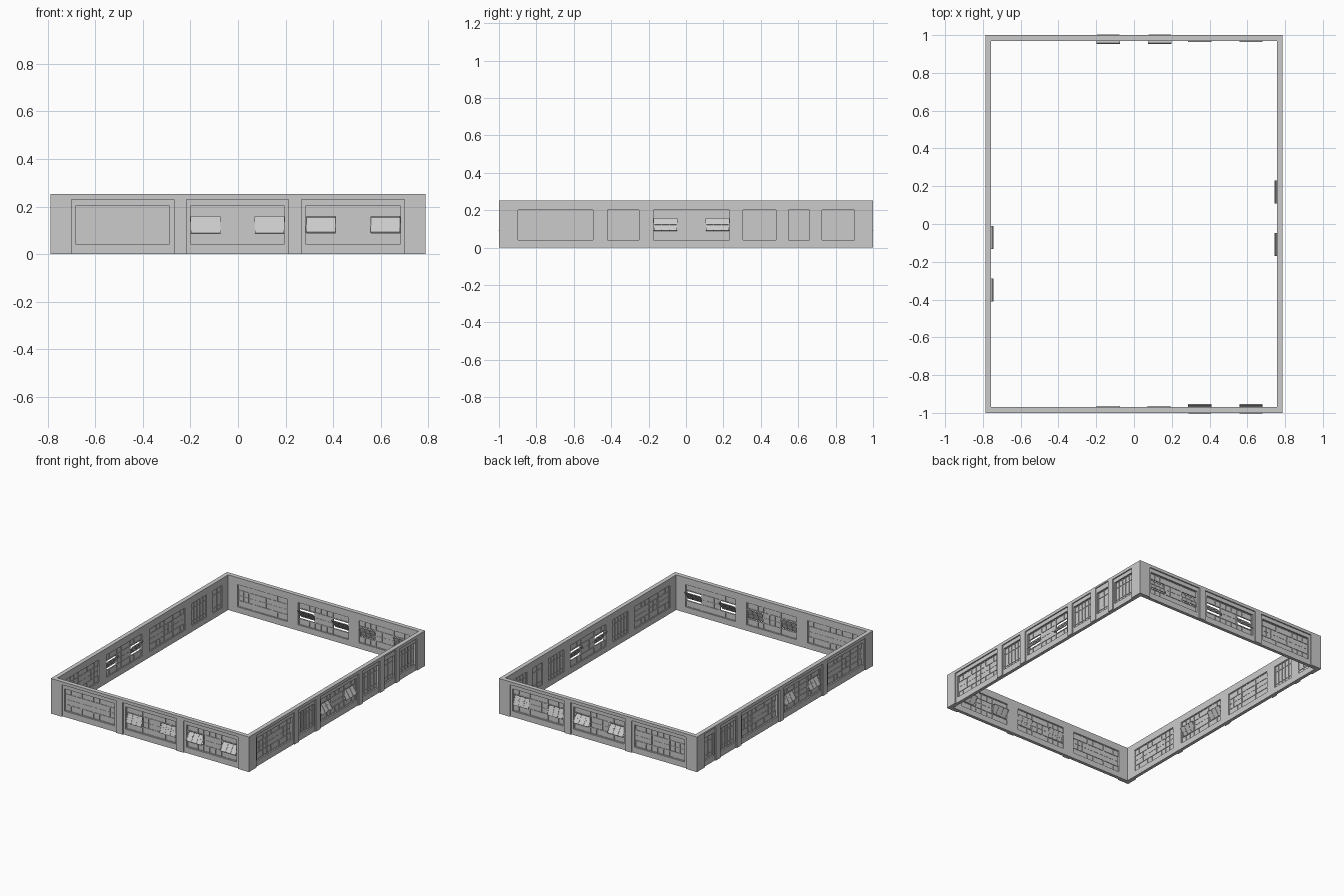
import bpy
import bmesh
from math import radians
from mathutils import Matrix, Vector

cube = bpy.data.objects.get("Cube")
if cube:
    bpy.data.objects.remove(cube, do_unlink=True)

HALF_X, HALF_Y, HEIGHT, WALL = 0.787, 1.0, 0.252, 0.031
RECESS = 0.008            # bays sit back between the piers
GLASS_DEPTH = 0.022
SILL, LOW, HIGH, HEAD = 0.042, 0.085, 0.16, 0.202
BAR = 0.006


def add_box(bm, lo, hi, matrix=Matrix()):
    lo, hi = Vector(lo), Vector(hi)
    size = Matrix.Diagonal((*(hi - lo), 1))
    bmesh.ops.create_cube(bm, size=1, matrix=matrix @ Matrix.Translation((lo + hi) / 2) @ size)


def make_object(name, bm):
    mesh = bpy.data.meshes.new(name)
    bm.to_mesh(mesh)
    bm.free()
    obj = bpy.data.objects.new(name, mesh)
    bpy.context.collection.objects.link(obj)
    return obj


def cut(target, cutter):
    mod = target.modifiers.new("cut", 'BOOLEAN')
    mod.operation, mod.solver, mod.object = 'DIFFERENCE', 'EXACT', cutter
    bpy.context.view_layer.objects.active = target
    bpy.ops.object.modifier_apply(modifier=mod.name)
    bpy.data.objects.remove(cutter, do_unlink=True)


def bars(bm, us, zs, depth, matrix, thick=BAR):
    """Grid of upright and level bars spanning the given lines."""
    h = thick / 2
    for u in us:
        add_box(bm, (u - h, -depth, zs[0]), (u + h, depth, zs[-1]), matrix)
    for z in zs:
        add_box(bm, (us[0], -depth * 0.9, z - h), (us[-1], depth * 0.9, z + h), matrix)


def pane(bm, u0, u1, z0, z1, matrix):
    add_box(bm, (u0, -0.001, z0), (u1, 0.001, z1), matrix)


def wide_window(frame, glass, u0, u1, tilt, place):
    """Three lights; the outer two hold sashes pivoted at mid height."""
    u0, u1 = u0 + 0.017, u1 - 0.017
    side = 0.128
    us = [u0, u0 + side, u1 - side, u1]
    zs = [SILL, LOW, HIGH, HEAD]
    plane = place @ Matrix.Translation((0, GLASS_DEPTH, 0))
    mid_z = (LOW + HIGH) / 2
    # main posts, upper and lower glazing
    for z0, z1 in ((SILL, LOW), (HIGH, HEAD)):
        bars(frame, us, [z0, z1], 0.005, plane)
        pane(glass, u0, u1, z0, z1, plane)
        for a, b in zip(us, us[1:]):
            thirds = [a + (b - a) * k / 3 for k in (1, 2)]
            bars(frame, thirds, [z0, z1], 0.003, plane, 0.003)
    for u in us:
        add_box(frame, (u - BAR / 2, -0.005, LOW), (u + BAR / 2, 0.005, HIGH), plane)
    # sashes and the fixed middle light
    half = (HIGH - LOW) / 2 - 0.001
    for i, (a, b) in enumerate(zip(us, us[1:])):
        angle = 0 if i == 1 else -tilt
        m = plane @ Matrix.Translation((0, 0, mid_z)) @ Matrix.Rotation(radians(angle), 4, 'X')
        a, b = a + 0.004, b - 0.004
        lines = [a + (b - a) * k / 3 for k in range(4)]
        bars(frame, lines, [-half, 0, half], 0.003, m, 0.003)
        pane(glass, a, b, -half, half, m)


def narrow_window(frame, glass, u0, u1, place):
    """Tall fixed window with a low transom and slim uprights."""
    u0, u1 = u0 + 0.01, u1 - 0.01
    plane = place @ Matrix.Translation((0, GLASS_DEPTH, 0))
    mid = (u0 + u1) / 2
    if u1 - u0 > 0.14:
        us = [u0, u0 + 0.035, mid - 0.016, mid + 0.016, u1 - 0.035, u1]
    else:
        us = [u0, mid, u1]
    bars(frame, us, [SILL, 0.067, HIGH, HEAD], 0.005, plane, 0.005)
    pane(glass, u0, u1, SILL, HEAD, plane)


def side_matrix(turn, distance):
    return Matrix.Rotation(radians(turn), 4, 'Z') @ Matrix.Translation((0, -distance, 0))


# bays of each side: start, end, sash tilt (None marks a narrow window)
end_bays = [(-0.70, -0.27, 0), (-0.217, 0.213, 20), (0.267, 0.70, 36)]
back_bays = [(-0.70, -0.267, 20), (-0.217, 0.217, 36), (0.267, 0.70, 0)]
right_bays = [(-0.915, -0.48, 0), (-0.43, -0.24, None), (-0.19, 0.25, 32),
              (0.295, 0.49, None), (0.537, 0.67, None), (0.717, 0.91, None)]
left_bays = [(-0.91, -0.785, None), (-0.735, -0.545, None), (-0.495, -0.06, 0),
             (-0.01, 0.43, 30), (0.48, 0.915, 0)]
sides = {"front": (side_matrix(0, HALF_Y), end_bays),
         "right": (side_matrix(90, HALF_X), right_bays),
         "back": (side_matrix(180, HALF_Y), back_bays),
         "left": (side_matrix(-90, HALF_X), left_bays)}

# wall ring
bm = bmesh.new()
add_box(bm, (-HALF_X, -HALF_Y, 0), (HALF_X, HALF_Y, HEIGHT))
walls = make_object("storey_walls", bm)
bm = bmesh.new()
add_box(bm, (WALL - HALF_X, WALL - HALF_Y, -1), (HALF_X - WALL, HALF_Y - WALL, 1))
cut(walls, make_object("courtyard_cutter", bm))

# bay recesses, window openings, frames and glass
recesses, openings = bmesh.new(), bmesh.new()
for side, (place, bays) in sides.items():
    frame, glass = bmesh.new(), bmesh.new()
    for u0, u1, tilt in bays:
        narrow = tilt is None
        top = 0.24 if u1 - u0 < 0.15 else 0.23
        inset = 0.01 if narrow else 0.017
        add_box(recesses, (u0, -0.05, -0.05), (u1, RECESS, top), place)
        add_box(openings, (u0 + inset, -0.05, SILL), (u1 - inset, 0.1, HEAD), place)
        if narrow:
            narrow_window(frame, glass, u0, u1, place)
        else:
            wide_window(frame, glass, u0, u1, tilt, place)
    make_object(side + "_window_frames", frame)
    make_object(side + "_window_glass", glass)
cut(walls, make_object("recess_cutter", recesses))
cut(walls, make_object("opening_cutter", openings))
